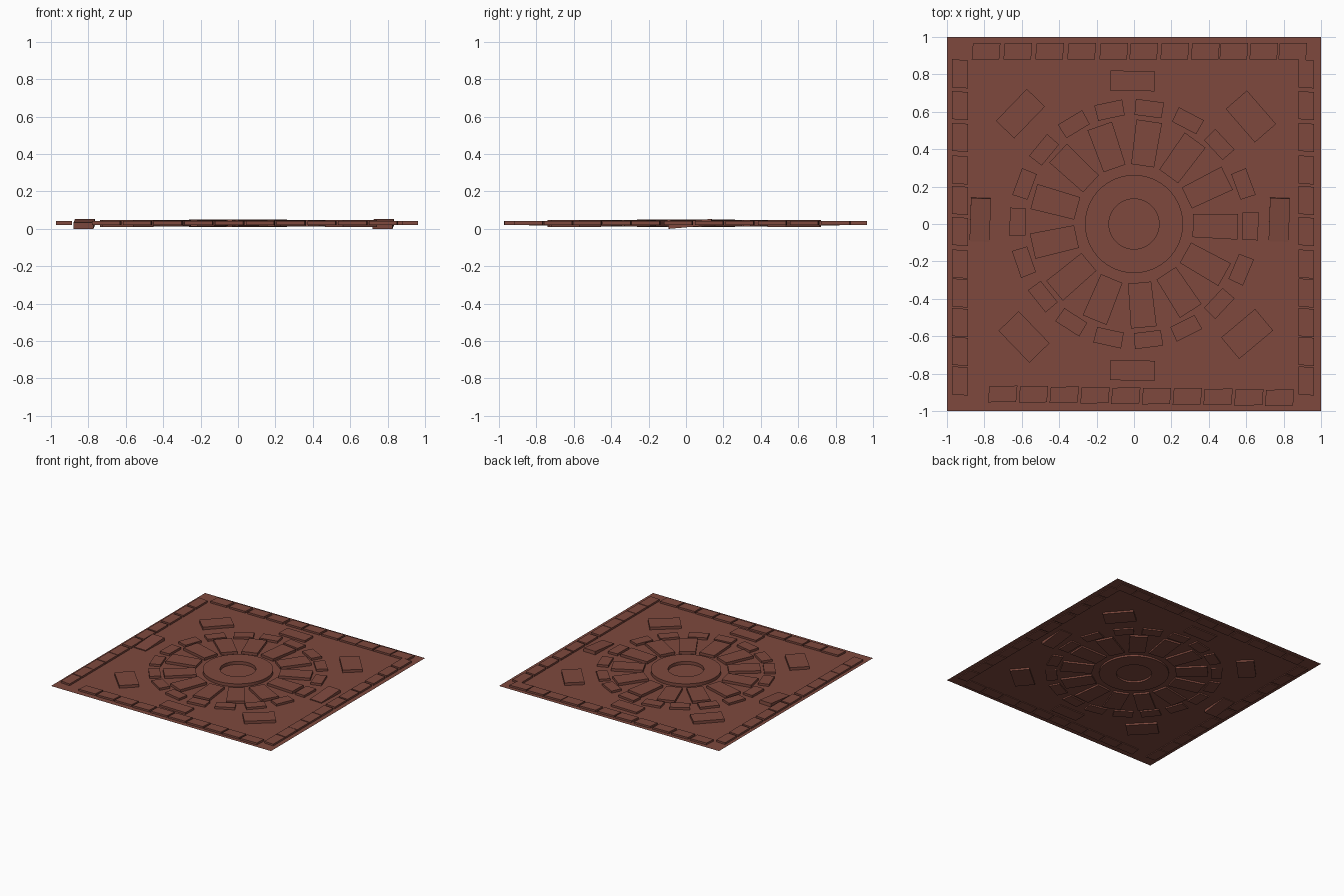
import bpy, bmesh, math
from mathutils import Matrix, Vector

if "Cube" in bpy.data.objects:
    bpy.data.objects.remove(bpy.data.objects["Cube"])

terracotta = bpy.data.materials.new("terracotta")
terracotta.diffuse_color = (0.21, 0.066, 0.048, 1)
terracotta.use_nodes = True
terracotta.node_tree.nodes["Principled BSDF"].inputs["Base Color"].default_value = terracotta.diffuse_color


def finish(name, bm):
    bmesh.ops.recalc_face_normals(bm, faces=bm.faces)
    me = bpy.data.meshes.new(name)
    bm.to_mesh(me)
    bm.free()
    me.materials.append(terracotta)
    ob = bpy.data.objects.new(name, me)
    bpy.context.collection.objects.link(ob)
    return ob


def add_slab(bm, cx, cy, length, w0, w1, deg, z0, z1, tilt=0, skew=0):
    """Tapered stone: width w0 at its start, w1 at its end, turned by deg; tilt is about x."""
    h, t = length / 2, (z1 - z0) / 2
    outline = [(-h, -w0 / 2), (h, -w1 / 2), (h + skew, w1 / 2), (-h + skew, w0 / 2)]
    m = (Matrix.Translation((cx, cy, (z0 + z1) / 2))
         @ Matrix.Rotation(math.radians(tilt), 4, 'X')
         @ Matrix.Rotation(math.radians(deg), 4, 'Z'))
    lo = [bm.verts.new(m @ Vector((x, y, -t))) for x, y in outline]
    hi = [bm.verts.new(m @ Vector((x, y, t))) for x, y in outline]
    bm.faces.new(lo[::-1])
    bm.faces.new(hi)
    for i in range(4):
        j = (i + 1) % 4
        bm.faces.new((lo[i], lo[j], hi[j], hi[i]))


# thin ground sheet that the stones are set into
bm = bmesh.new()
bm.faces.new([bm.verts.new((x, y, 0.027)) for x, y in ((-1, -1), (1, -1), (1, 1), (-1, 1))])
finish("ground_sheet", bm)

# central ring
bm = bmesh.new()
n = 64
loops = []
for r, z in ((0.134, 0.012), (0.262, 0.012), (0.262, 0.052), (0.134, 0.052)):
    loops.append([bm.verts.new((r * math.cos(2 * math.pi * i / n),
                                r * math.sin(2 * math.pi * i / n), z)) for i in range(n)])
for k in range(4):
    a, b = loops[k], loops[(k + 1) % 4]
    for i in range(n):
        j = (i + 1) % n
        bm.faces.new((a[i], a[j], b[j], b[i]))
finish("centre_ring", bm)

# wedge stones radiating from the ring
bm = bmesh.new()
for k in range(13):
    deg = -1.5 + k * 360 / 13
    a = math.radians(deg)
    add_slab(bm, 0.435 * math.cos(a), 0.435 * math.sin(a), 0.24, 0.124, 0.138, deg, 0.013, 0.048)
finish("spoke_stones", bm)

# outer circle of small stones
bm = bmesh.new()
for deg in (-1, 20, 43, 62.5, 82.6, 102, 121, 140.5, 160, 179, 199, 218.5,
            237.5, 257.5, 277, 296.5, 317, 337):
    a = math.radians(deg)
    add_slab(bm, 0.622 * math.cos(a), 0.622 * math.sin(a), 0.085, 0.145, 0.152, deg, 0.016, 0.045)
finish("outer_circle_stones", bm)

# border bricks along the four edges
bm = bmesh.new()
for x in (-.795, -.625, -.455, -.284, -.112, .048, .214, .377, .53, .69, .845):
    add_slab(bm, x, 0.923, 0.147, 0.084, 0.088, 1, 0.021, 0.042, skew=0.008)
for i in range(10):
    add_slab(bm, -0.706 + i * 0.1645, -0.909 - i * 0.0022, 0.15, 0.086, 0.086, 1,
             0.021, 0.042, skew=0.008)
for x in (-0.93, 0.921):
    for y in (.80, .63, .46, .286, .123, -.043, -.217, -.372, -.53, -.684, -.842):
        add_slab(bm, x, y, 0.15, 0.084, 0.084, 90, 0.021, 0.042, skew=0.006)
finish("border_bricks", bm)

# large paving slabs: two level, two slightly tilted, four diagonal
bm = bmesh.new()
for y in (0.765, -0.783):
    add_slab(bm, -0.008, y, 0.238, 0.107, 0.107, -1, 0.02, 0.043)
for x in (-0.822, 0.777):
    add_slab(bm, x, 0.023, 0.232, 0.107, 0.107, 88, 0.0115, 0.0445, tilt=5)
for x, y, deg, w in ((-.607, .59, 46, .135), (.625, .575, -49, .15),
                     (.605, -.588, 40, .15), (-.588, -.604, -46, .15)):
    add_slab(bm, x, y, 0.237, w, w, deg, 0.012, 0.049)
# rest the lowest corner on the floor
low = min(v.co.z for v in bm.verts)
slabs = finish("paving_slabs", bm)
for ob in bpy.context.collection.objects:
    for v in ob.data.vertices:
        v.co.z -= low
